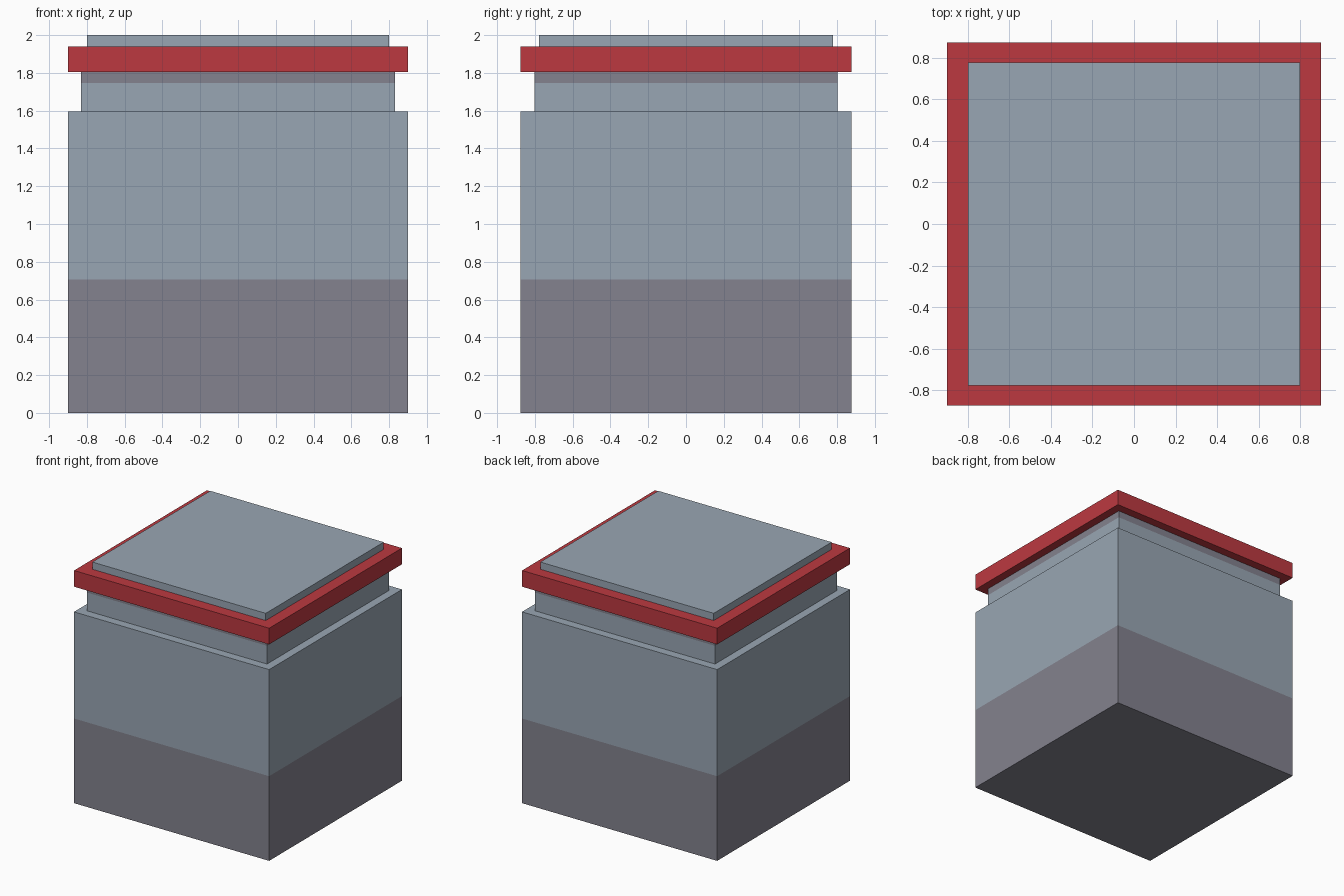
import bpy
import bmesh

if "Cube" in bpy.data.objects:
    bpy.data.objects.remove(bpy.data.objects["Cube"])


def srgb_material(name, r, g, b):
    lin = [((c / 255 + 0.055) / 1.055) ** 2.4 for c in (r, g, b)]
    mat = bpy.data.materials.new(name)
    mat.diffuse_color = (*lin, 1)
    mat.use_nodes = True
    mat.node_tree.nodes["Principled BSDF"].inputs["Base Color"].default_value = mat.diffuse_color
    return mat


blue_grey = srgb_material("blue grey", 153, 166, 179)
purple_grey = srgb_material("purple grey", 131, 130, 142)
red = srgb_material("red", 188, 57, 64)


def block(name, half_x, half_y, z0, z1, mats, split=None):
    """Box from z0 to z1; split cuts it into a lower and an upper colour."""
    bm = bmesh.new()
    bmesh.ops.create_cube(bm, size=2)
    for v in bm.verts:
        v.co = (v.co.x * half_x, v.co.y * half_y, z1 if v.co.z > 0 else z0)
    if split is not None:
        bmesh.ops.bisect_plane(bm, geom=bm.verts[:] + bm.edges[:] + bm.faces[:],
                               plane_co=(0, 0, split), plane_no=(0, 0, 1))
        for f in bm.faces:
            f.material_index = int(f.calc_center_median().z > split)
    mesh = bpy.data.meshes.new(name)
    bm.to_mesh(mesh)
    bm.free()
    for m in mats:
        mesh.materials.append(m)
    obj = bpy.data.objects.new(name, mesh)
    bpy.context.collection.objects.link(obj)
    return obj


# Main container with a darker lower half
block("body", 0.90, 0.875, 0, 1.595, [purple_grey, blue_grey], 0.706)
# Recessed neck with a dark band under the rim
block("neck", 0.83, 0.803, 1.595, 1.805, [blue_grey, purple_grey], 1.747)
# Overhanging red rim
block("rim", 0.90, 0.875, 1.805, 1.94, [red])
# Raised top plate
block("lid_plate", 0.80, 0.777, 1.94, 2.0, [blue_grey])
